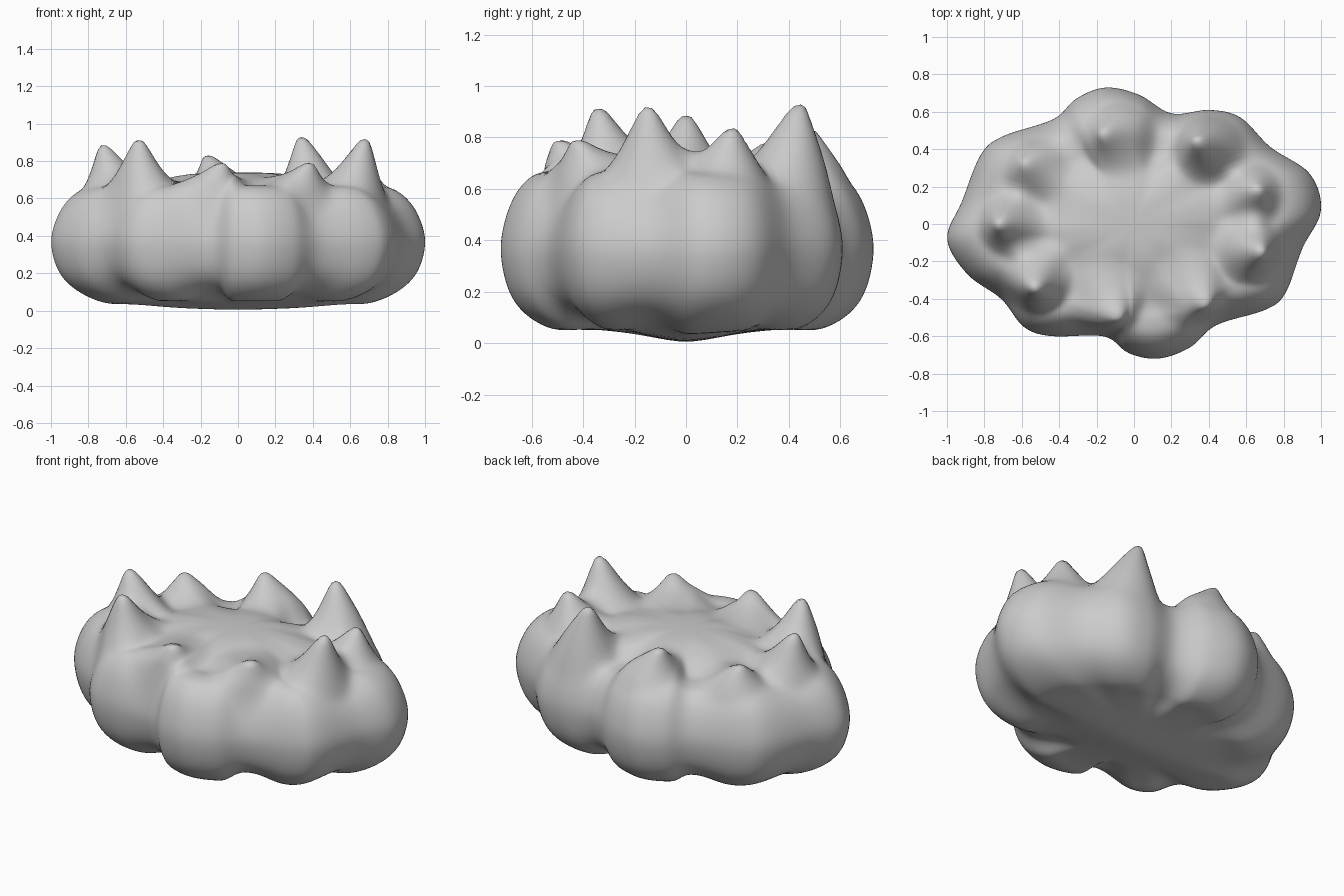
import bpy, bmesh
from math import exp
from mathutils import Vector

cube = bpy.data.objects.get("Cube")
if cube:
    bpy.data.objects.remove(cube, do_unlink=True)

# Lobed outline seen from above, counterclockwise
OUTLINE = [(1, .07), (.94, .27), (.73, .41), (.57, .57), (.4, .61), (.2, .59),
           (.03, .69), (-.15, .73), (-.31, .67), (-.43, .56), (-.7, .47),
           (-.82, .37), (-.92, .12), (-1, -.08), (-.89, -.27), (-.71, -.4),
           (-.59, -.55), (-.44, -.6), (-.16, -.6), (-.03, -.69), (.13, -.72),
           (.3, -.66), (.44, -.54), (.7, -.46), (.81, -.37), (.9, -.13)]
# Side profile: share of the outline, height
PROFILE = [(0, .04), (.3, .045), (.55, .055), (.72, .055), (.87, .115), (.96, .21),
           (1, .35), (.98, .47), (.92, .58), (.83, .65), (.72, .67), (.6, .665),
           (.45, .695), (.24, .732), (0, .74)]
# Each peak: middle of its foot, tip, foot radius
PEAKS = [((.4, .39), (.34, .44, .93), .2),
         ((-.08, .45), (-.16, .48, .83), .2),
         ((-.52, .28), (-.58, .32, .78), .18),
         ((-.65, 0), (-.72, 0, .89), .19),
         ((-.52, -.28), (-.53, -.34, .915), .21),
         ((-.15, -.4), (-.09, -.49, .79), .22),
         ((.3, -.34), (.38, -.42, .79), .22),
         ((.61, -.13), (.68, -.15, .925), .2),
         ((.62, .15), (.66, .18, .84), .18)]


def spline(points, steps, closed):
    """Smooth curve through the points."""
    pts = [Vector(p) for p in points]
    n = len(pts)
    get = (lambda i: pts[i % n]) if closed else (lambda i: pts[max(0, min(n - 1, i))])
    out = []
    for i in range(n if closed else n - 1):
        a, b, c, d = (get(i + k) for k in (-1, 0, 1, 2))
        for s in range(steps):
            t = s / steps
            out.append(b + (c - a) * (t / 2) + (a * 2 - b * 5 + c * 4 - d) * (t * t / 2)
                       + (b * 3 - a - c * 3 + d) * (t ** 3 / 2))
    return out if closed else out + [pts[-1]]


def ramp(value, low, high):
    """Smooth step from 0 to 1."""
    t = max(0, min(1, (value - low) / (high - low)))
    return t * t * (3 - 2 * t)


def skin_point(p, share, z):
    """Round the lobes, sink a keel, pull the upper skin to the peak tips."""
    groove = ramp(-Vector((p.x / .95, p.y / .66)).length, -1.04, -.92)
    z = .35 + (z - .35) * (1 - .17 * groove * ramp(share, .4, .75))
    co = Vector((p.x * share, p.y * share, z))
    if z < .2:
        co.z -= .035 * exp(-(co.y / .17) ** 2) * max(0, 1 - (co.x / .9) ** 2)
        return co
    blend = max(0, min(1, (z - .4) / .2))
    shift = Vector((0, 0, 0))
    for foot, tip, radius in PEAKS:
        s = (co.xy - Vector(foot)).length / radius
        if s < 1:
            w = min(1, 1.18 * (1 - s) ** 1.4 + .25 * s * (1 - s) ** 2)
            shift += Vector((tip[0] - foot[0], tip[1] - foot[1], tip[2] - z)) * w * blend
    return co + shift


# Body skin from stacked rings
outline = spline(OUTLINE, 7, True)
profile = spline(PROFILE, 5, False)
centre = Vector((0, 0))
bm = bmesh.new()
bottom = bm.verts.new(skin_point(centre, 0, profile[0].y))
top = bm.verts.new(skin_point(centre, 0, profile[-1].y))
rings = [[bm.verts.new(skin_point(p, share, z)) for p in outline]
         for share, z in profile[1:-1]]
count = len(outline)
for i in range(count):
    j = (i + 1) % count
    bm.faces.new((bottom, rings[0][j], rings[0][i]))
    bm.faces.new((top, rings[-1][i], rings[-1][j]))
    for low, high in zip(rings, rings[1:]):
        bm.faces.new((low[i], low[j], high[j], high[i]))
for _ in range(3):
    bmesh.ops.smooth_vert(bm, verts=bm.verts, factor=.3,
                          use_axis_x=True, use_axis_y=True, use_axis_z=True)
bmesh.ops.recalc_face_normals(bm, faces=bm.faces)
mesh = bpy.data.meshes.new("lobed_body")
bm.to_mesh(mesh)
bm.free()
mesh.shade_smooth()

# Plain grey finish
grey = bpy.data.materials.new("plain grey")
grey.use_nodes = True
colour = (.6, .6, .6, 1)
grey.diffuse_color = colour
grey.node_tree.nodes["Principled BSDF"].inputs["Base Color"].default_value = colour
mesh.materials.append(grey)
body = bpy.data.objects.new("lobed_body", mesh)
bpy.context.collection.objects.link(body)
